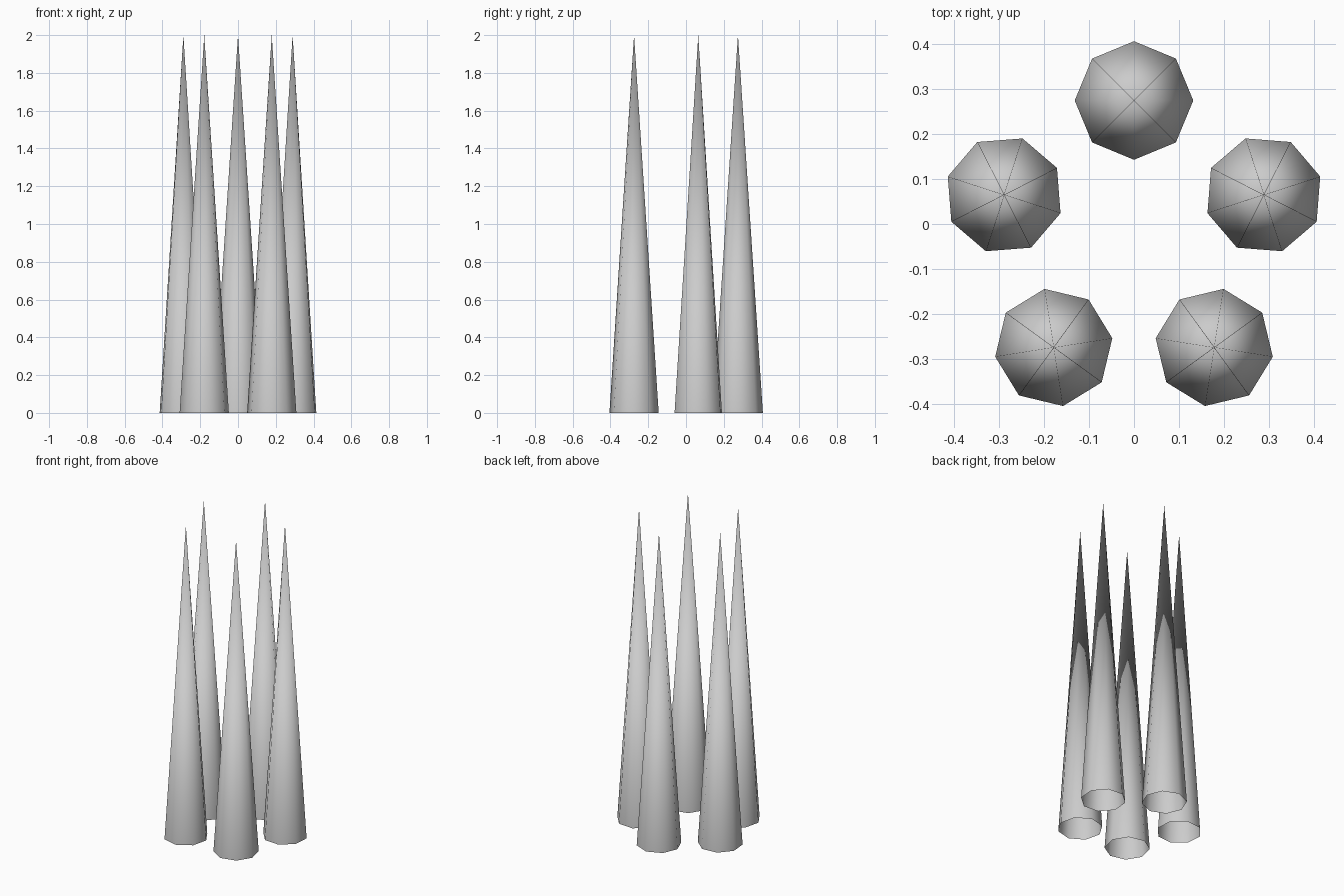
import bpy
from math import sin, cos, pi

if "Cube" in bpy.data.objects:
    bpy.data.objects.remove(bpy.data.objects["Cube"])

RING, CENTRE_Y = 0.304, -0.029
RADIUS, HEIGHT = 0.132, 2.0

# Five open-bottomed eight-sided spikes around a ring, each turned outward
for i in range(5):
    a = pi / 2 + i * 2 * pi / 5
    bpy.ops.mesh.primitive_cone_add(
        vertices=8, radius1=RADIUS, radius2=0, depth=HEIGHT, end_fill_type='NOTHING',
        location=(RING * cos(a), CENTRE_Y + RING * sin(a), HEIGHT / 2),
        rotation=(0, 0, a))
    spike = bpy.context.object
    spike.name = f"spike_{i + 1}"
    # the cone primitive may still be capped: keep only the sloping sides
    bpy.ops.object.mode_set(mode='EDIT')
    bpy.ops.mesh.select_all(action='DESELECT')
    bpy.ops.object.mode_set(mode='OBJECT')
    caps = [p for p in spike.data.polygons if abs(p.normal.z) > 0.9]
    if caps:
        import bmesh
        bm = bmesh.new()
        bm.from_mesh(spike.data)
        bm.normal_update()
        bmesh.ops.delete(bm, geom=[f for f in bm.faces if abs(f.normal.z) > 0.9],
                         context='FACES_ONLY')
        bm.to_mesh(spike.data)
        bm.free()
    bpy.ops.object.shade_smooth()
